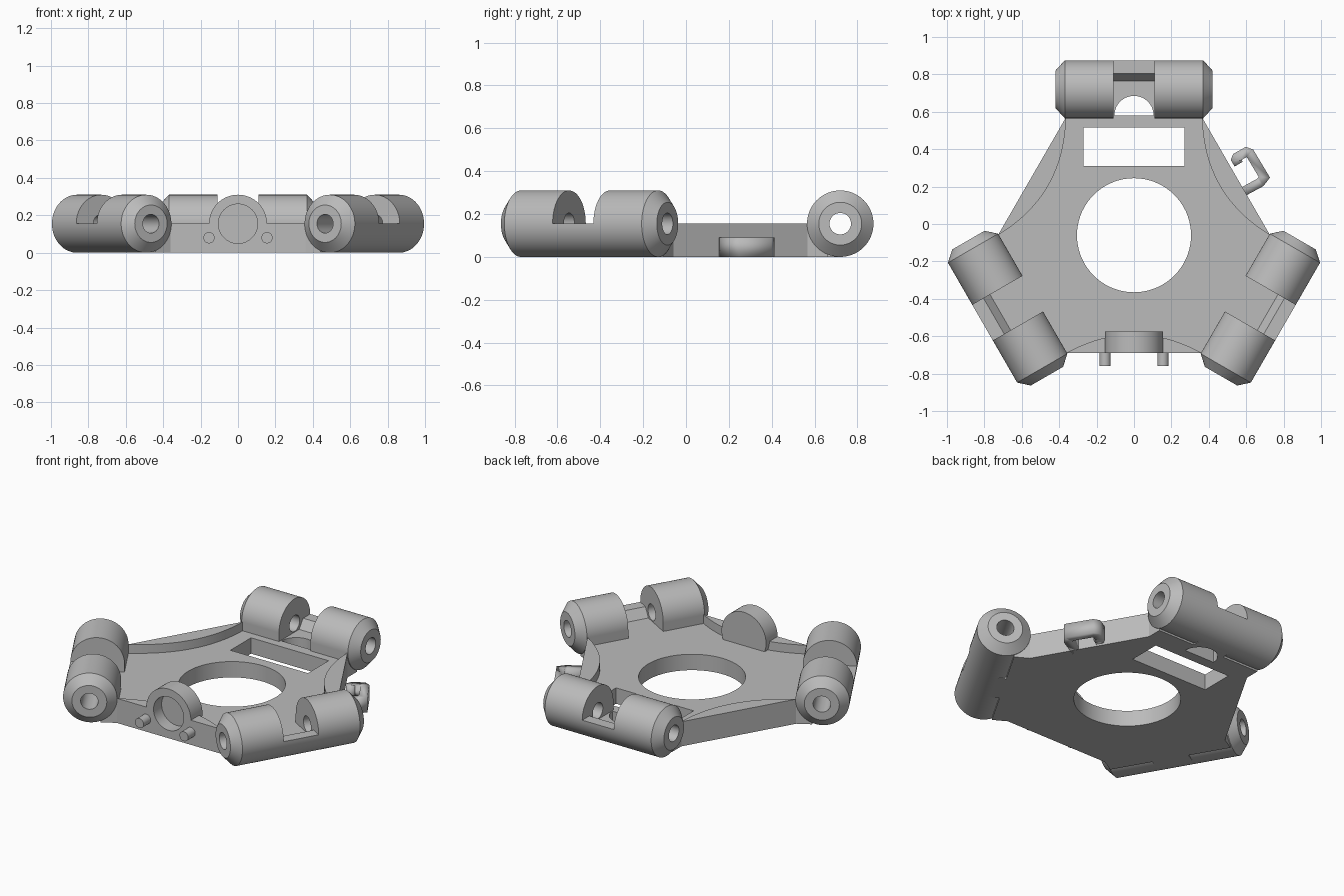
import bpy, bmesh
from math import sin, cos, pi, radians
from mathutils import Matrix, Vector

if "Cube" in bpy.data.objects:
    bpy.data.objects.remove(bpy.data.objects["Cube"], do_unlink=True)

GREY = (0.5, 0.5, 0.5, 1)
mat = bpy.data.materials.new("plain grey")
mat.use_nodes = True
mat.diffuse_color = GREY
mat.node_tree.nodes["Principled BSDF"].inputs["Base Color"].default_value = GREY

CENTRE = Matrix.Translation((0, -0.06, 0))
R = 0.155            # knuckle radius, also the rim height
FLOOR = 0.1          # recessed floor height
AXIS = 0.78          # hinge axis distance from the centre
APOTHEM = 0.63
TO_X = Matrix(((0, 0, 1, 0), (1, 0, 0, 0), (0, 1, 0, 0), (0, 0, 0, 1)))  # local z -> x
TO_Y = Matrix(((-1, 0, 0, 0), (0, 0, 1, 0), (0, 1, 0, 0), (0, 0, 0, 1)))  # local z -> y


def finish(bm, name, matrix):
    bmesh.ops.remove_doubles(bm, verts=bm.verts, dist=1e-5)
    bm.transform(matrix)
    bmesh.ops.recalc_face_normals(bm, faces=bm.faces)
    mesh = bpy.data.meshes.new(name)
    bm.to_mesh(mesh)
    bm.free()
    mesh.materials.append(mat)
    ob = bpy.data.objects.new(name, mesh)
    bpy.context.collection.objects.link(ob)
    return ob


def prism(name, outline, low, high, matrix=Matrix()):
    """Extrude a flat outline along local z."""
    bm = bmesh.new()
    face = bm.faces.new([bm.verts.new((x, y, low)) for x, y in outline])
    top = bmesh.ops.extrude_face_region(bm, geom=[face])["geom"]
    bmesh.ops.translate(bm, vec=(0, 0, high - low),
                        verts=[v for v in top if isinstance(v, bmesh.types.BMVert)])
    return finish(bm, name, matrix)


def lathe(name, profile, matrix, closed=False):
    """Turn (radius, height) points around local z."""
    bm = bmesh.new()
    vs = [bm.verts.new((r, 0, h)) for r, h in profile]
    edges = [bm.edges.new(p) for p in zip(vs, vs[1:])]
    if closed:
        edges.append(bm.edges.new((vs[-1], vs[0])))
    bmesh.ops.spin(bm, geom=vs + edges, cent=(0, 0, 0), axis=(0, 0, 1),
                   angle=2 * pi, steps=64, use_merge=True)
    return finish(bm, name, matrix)


def arc(radius, start, end, steps, cx=0, cy=0):
    angles = [radians(start + (end - start) * i / steps) for i in range(steps + 1)]
    return [(cx + radius * cos(a), cy + radius * sin(a)) for a in angles]


def box(x0, x1, y0, y1):
    return [(x0, y0), (x1, y0), (x1, y1), (x0, y1)]


def cut(ob, *cutters):
    for cutter in cutters:
        mod = ob.modifiers.new("cut", "BOOLEAN")
        mod.operation, mod.solver, mod.object = "DIFFERENCE", "EXACT", cutter
        bpy.context.view_layer.objects.active = ob
        bpy.ops.object.modifier_apply(modifier=mod.name)
        bpy.data.objects.remove(cutter, do_unlink=True)


# Hexagonal plate
corner = APOTHEM / cos(pi / 6)
plate = prism("base_plate", arc(corner, 0, 300, 5), 0, R, CENTRE)

# Recessed floor: three straight sides at the hinges, three bowed-in sides
bowed = []
for k in range(3):
    a, b = (Vector((corner * cos(t), corner * sin(t)))
            for t in (radians(120 * k), radians(120 * k + 60)))
    inward = -(a + b).normalized()
    for i in range(25):
        t = i / 24
        bowed.append(tuple(a.lerp(b, t) + inward * 0.1 * 4 * t * (1 - t)))
cut(plate,
    prism("recess_cutter", bowed, FLOOR, 0.3, CENTRE),
    prism("centre_hole_cutter", arc(0.305, 0, 355, 71), -0.1, 0.3, CENTRE),
    prism("slot_cutter", box(-0.27, 0.27, 0.31, 0.515), -0.1, 0.3),
    prism("pocket_cutter", arc(0.105, 0, 354, 59, 0, R), -0.9, -0.61, TO_Y))

# Three hinges around the plate
saddle_side = ([(-R, 0)] + arc(R, 270, 360, 16, 0, R)
               + [(0.085, R), (0.045, FLOOR), (-R, FLOOR)])
knuckle = [(0.05, 0.11), (R, 0.11), (R, 0.37), (0.1, 0.42), (0.05, 0.42)]
for k, place in enumerate(("back", "left", "right")):
    spot = CENTRE @ Matrix.Rotation(radians(-120 * k), 4, "Z") @ Matrix.Translation((0, AXIS, 0))
    saddle = prism(place + "_hinge_saddle", saddle_side, -0.11, 0.11, spot @ TO_X)
    cut(saddle, prism("half_round_cutter", arc(0.105, 0, 180, 24, 0, -0.14), -0.1, 0.3, spot))
    for s, side in ((1, "first"), (-1, "second")):
        lathe(f"{place}_{side}_knuckle", [(r, s * h) for r, h in knuckle],
              spot @ Matrix.Translation((0, 0, R)) @ TO_X, closed=True)
        prism(f"{place}_{side}_knuckle_root",
              box(*sorted((s * 0.11, s * 0.365)), -R, -0.06), 0, R, spot)

# Round front socket with a shallow pocket, and two locating pins
lathe("front_socket", [(0, -0.61), (0.105, -0.61), (0.105, -0.69), (R, -0.69),
                       (R, -0.575), (0, -0.575)],
      Matrix.Translation((0, 0, R)) @ TO_Y)
for s, side in ((1, "left"), (-1, "right")):
    lathe(side + "_pin", [(0, -0.76), (0.03, -0.76), (0.03, -0.66), (0, -0.66)],
          Matrix.Translation((s * 0.155, 0, 0.08)) @ TO_Y)

# Cable hook on the side: a bent strip with thickness
path = [(0.56, 0.16), (0.675, 0.222), (0.697, 0.25), (0.62, 0.378),
        (0.6, 0.385), (0.55, 0.357), (0.545, 0.345), (0.56, 0.32)]
bm = bmesh.new()
rows = [[bm.verts.new((x, y, z)) for z in (0, 0.09)] for x, y in path]
for p, q in zip(rows, rows[1:]):
    bm.faces.new((p[0], q[0], q[1], p[1]))
hook = finish(bm, "cable_hook", Matrix())
strip = hook.modifiers.new("thickness", "SOLIDIFY")
strip.thickness, strip.offset, strip.use_even_offset = 0.05, 0, True

# Smooth the round surfaces, keep the edges sharp
bpy.ops.object.select_all(action="DESELECT")
for ob in bpy.context.collection.objects:
    if ob.type == "MESH" and mat.name in ob.data.materials:
        ob.select_set(True)
        bpy.context.view_layer.objects.active = ob
bpy.ops.object.shade_smooth_by_angle(angle=radians(30))
